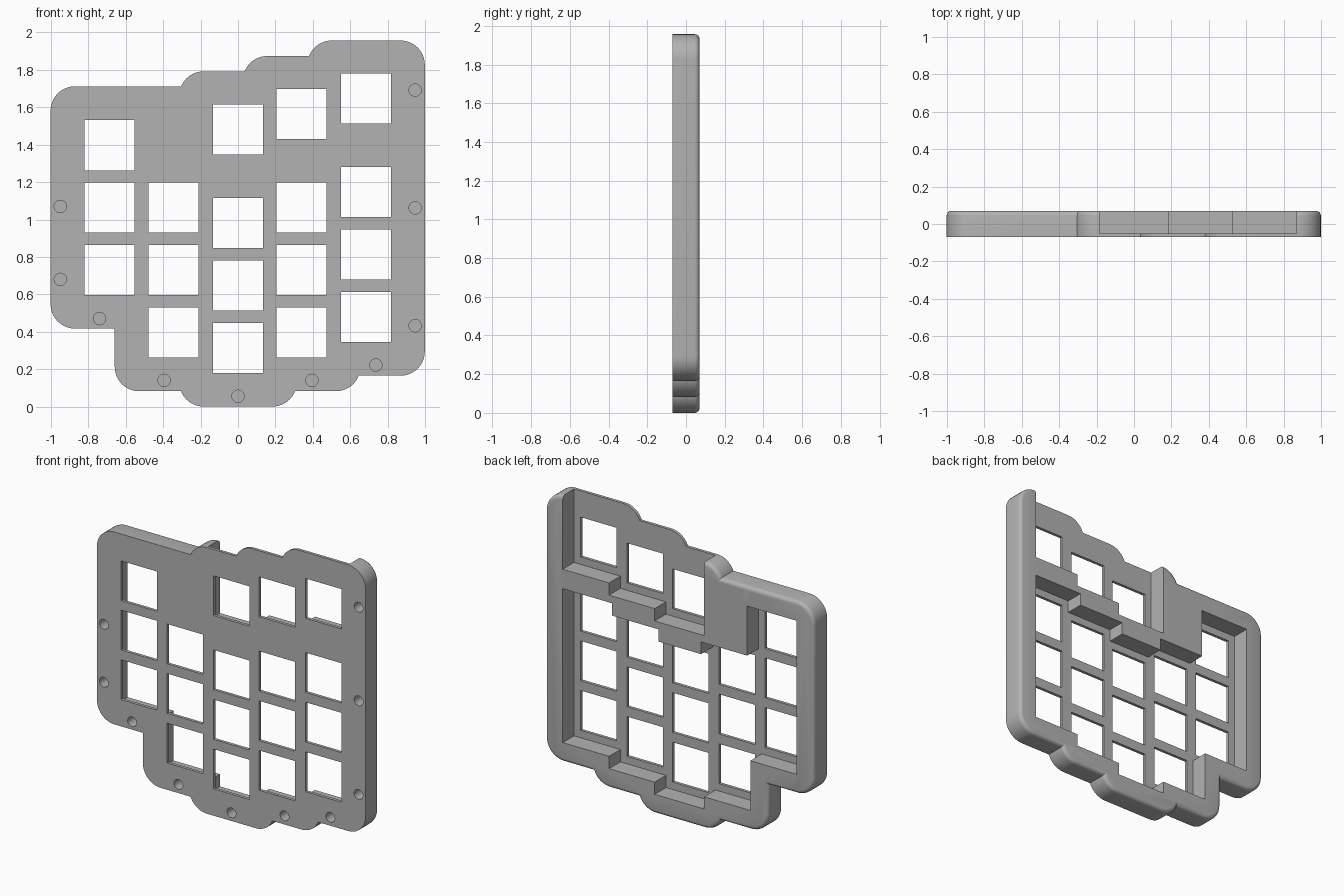
import bpy, bmesh, math

if "Cube" in bpy.data.objects:
    bpy.data.objects.remove(bpy.data.objects["Cube"])

FRONT, BACK, PLATE_BACK = -0.07, 0.07, -0.05
KEY = 0.268           # square key opening
PITCH = 0.334         # vertical key spacing
OUTER, INNER = 0.18, 0.05   # margins from openings to shell edge and cavity edge
RADIUS = 0.13


def rounded_outline(x0, x1, z0, z1, r, steps=10):
    """Rectangle with rounded corners in the XZ plane."""
    pts = []
    corners = [(x1 - r, z1 - r), (x0 + r, z1 - r), (x0 + r, z0 + r), (x1 - r, z0 + r)]
    for i, (cx, cz) in enumerate(corners):
        for k in range(steps + 1):
            a = math.pi / 2 * (i + k / steps)
            pts.append((cx + r * math.cos(a), cz + r * math.sin(a)))
    return pts


def prism(name, pts, y0, y1, bevel=0.0):
    """Extrude an XZ outline along Y, optionally rounding the rim at y1."""
    bm = bmesh.new()
    face = bm.faces.new([bm.verts.new((x, y0, z)) for x, z in pts])
    out = bmesh.ops.extrude_face_region(bm, geom=[face])
    moved = [v for v in out["geom"] if isinstance(v, bmesh.types.BMVert)]
    bmesh.ops.translate(bm, verts=moved, vec=(0, y1 - y0, 0))
    bmesh.ops.recalc_face_normals(bm, faces=bm.faces)
    if bevel:
        rim = [e for e in bm.edges if all(abs(v.co.y - y1) < 1e-5 for v in e.verts)]
        bmesh.ops.bevel(bm, geom=rim, offset=bevel, segments=4, profile=0.5,
                        affect='EDGES')
    mesh = bpy.data.meshes.new(name)
    bm.to_mesh(mesh)
    bm.free()
    obj = bpy.data.objects.new(name, mesh)
    bpy.context.collection.objects.link(obj)
    return obj


def box(x0, x1, z0, z1, y0, y1):
    return prism("cutter", [(x0, z0), (x1, z0), (x1, z1), (x0, z1)], y0, y1)


def combine(target, tool, operation):
    """Apply a boolean and discard the tool."""
    mod = target.modifiers.new("combine", 'BOOLEAN')
    mod.operation, mod.solver, mod.object = operation, 'EXACT', tool
    bpy.context.view_layer.objects.active = target
    bpy.ops.object.modifier_apply(modifier=mod.name)
    bpy.data.objects.remove(tool)


# Key columns: centre x, bottom of lowest key, rows in main cavity, top key bottom, shell top
columns = [
    (-0.688, 0.597, 2, 1.263, 1.712),
    (-0.345, 0.262, 3, None, 1.712),
    (0.0, 0.180, 3, 1.347, 1.792),
    (0.340, 0.262, 3, 1.430, 1.874),
    (0.685, 0.345, 3, 1.512, 1.957),
]

# Case shell: overlapping rounded columns
shell = None
for x, low, rows, top, height in columns:
    w = KEY / 2 + OUTER
    part = prism("keyboard_case", rounded_outline(x - w, x + w, low - OUTER, height, RADIUS),
                 FRONT, BACK, bevel=0.025)
    if shell is None:
        shell = part
    else:
        combine(shell, part, 'UNION')

# Rear cavities and key openings
for i, (x, low, rows, top, height) in enumerate(columns):
    half, w = KEY / 2, KEY / 2 + INNER
    keys = [low + PITCH * r for r in range(rows)]
    if i == 0:
        keys.append(top)
    ceiling = keys[-1] + KEY + INNER
    combine(shell, box(x - w, x + w, low - INNER, ceiling, PLATE_BACK, 0.2), 'DIFFERENCE')
    if i >= 2:   # upper bay, open at the top
        combine(shell, box(x - w, x + w, top - INNER, 2.2, PLATE_BACK, 0.2), 'DIFFERENCE')
        keys.append(top)
    for z in keys:
        combine(shell, box(x - half, x + half, z, z + KEY, -0.2, 0.0), 'DIFFERENCE')

# Blind screw holes in the front
screws = [(-0.95, 1.07), (-0.95, 0.68), (-0.74, 0.47), (-0.395, 0.14), (0, 0.055),
          (0.395, 0.14), (0.737, 0.222), (0.947, 0.432), (0.947, 1.062), (0.947, 1.692)]
for cx, cz in screws:
    ring = rounded_outline(cx - 0.033, cx + 0.033, cz - 0.033, cz + 0.033, 0.0329, 6)
    combine(shell, prism("cutter", ring, -0.2, 0.03), 'DIFFERENCE')

# Material and shading
grey = bpy.data.materials.new("matte_grey")
grey.use_nodes = True
colour = (0.45, 0.45, 0.45, 1)
grey.diffuse_color = colour
grey.node_tree.nodes["Principled BSDF"].inputs["Base Color"].default_value = colour
shell.data.materials.clear()
shell.data.materials.append(grey)
shell.name = "keyboard_case"
bpy.ops.object.select_all(action='DESELECT')
shell.select_set(True)
bpy.context.view_layer.objects.active = shell
bpy.ops.object.shade_smooth_by_angle(angle=math.radians(30))
